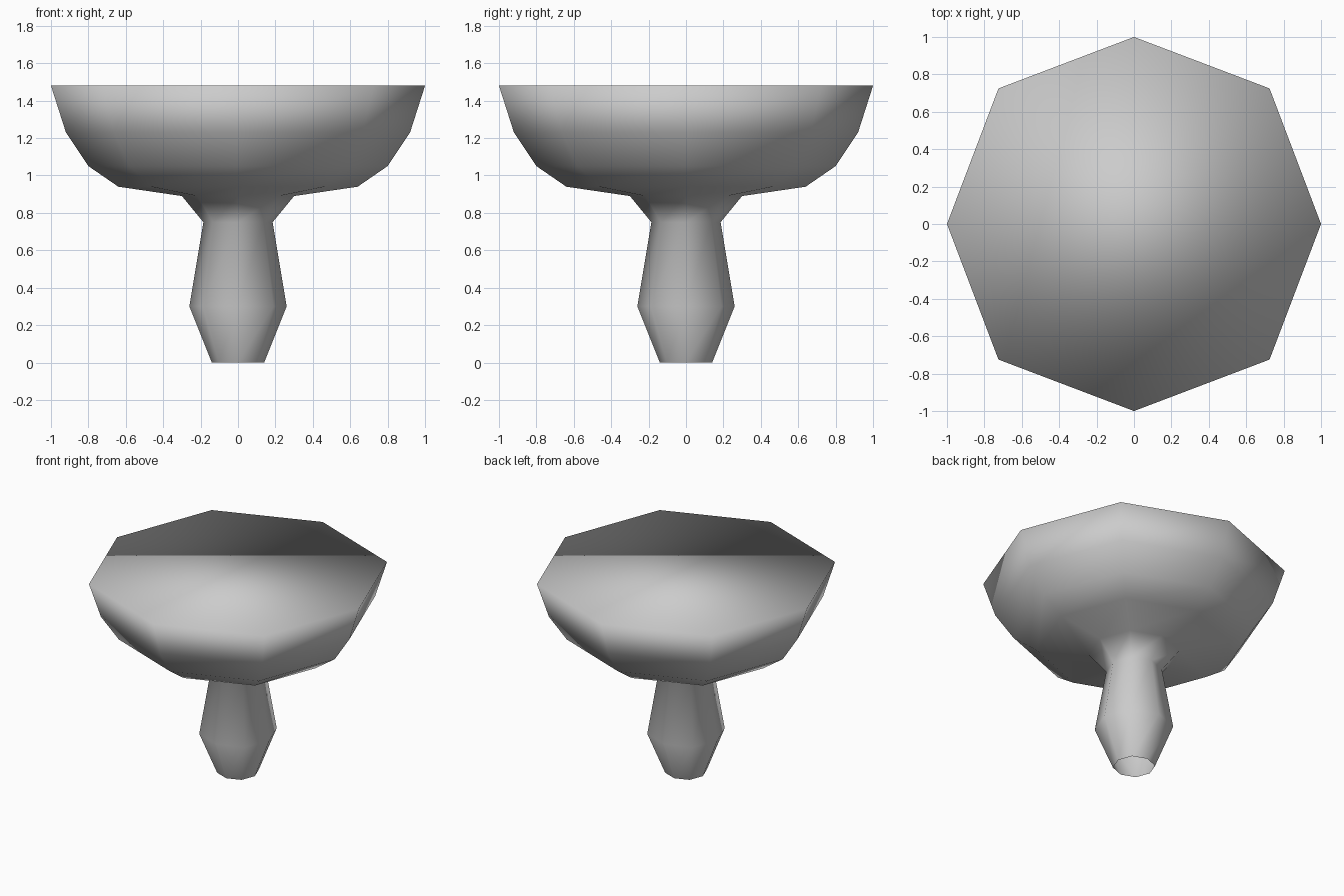
import bpy
import bmesh
from math import cos, sin, pi

cube = bpy.data.objects.get("Cube")
if cube:
    bpy.data.objects.remove(cube, do_unlink=True)

# Plain grey material
grey = bpy.data.materials.new("light_grey")
grey.use_nodes = True
colour = (0.6, 0.6, 0.6, 1.0)
grey.diffuse_color = colour
grey.node_tree.nodes["Principled BSDF"].inputs["Base Color"].default_value = colour

SIDES = 8
# Outline as (radius, height): tapered stem, flared neck, wide bowl
PROFILE = [(0.14, 0.0), (0.26, 0.30), (0.185, 0.75), (0.30, 0.89),
           (0.64, 0.94), (0.80, 1.05), (0.92, 1.23), (1.0, 1.48)]


def ring(bm, radius, height):
    """Eight-sided ring whose diagonal corners sit slightly further out."""
    verts = []
    for i in range(SIDES):
        a = 2 * pi * i / SIDES
        r = radius * (1.025 if i % 2 else 1.0)
        verts.append(bm.verts.new((r * cos(a), r * sin(a), height)))
    return verts


# Stem and bowl as one turned shell, open at the foot and closed on top
bm = bmesh.new()
rings = [ring(bm, r, z) for r, z in PROFILE]
for low, high in zip(rings, rings[1:]):
    for i in range(SIDES):
        j = (i + 1) % SIDES
        bm.faces.new((low[i], low[j], high[j], high[i]))
bm.faces.new(rings[-1])

# The shading runs softly over every edge, including the rim
for face in bm.faces:
    face.smooth = True

mesh = bpy.data.meshes.new("stem_and_bowl")
bm.to_mesh(mesh)
bm.free()
mesh.materials.append(grey)
body = bpy.data.objects.new("stem_and_bowl", mesh)
bpy.context.collection.objects.link(body)
